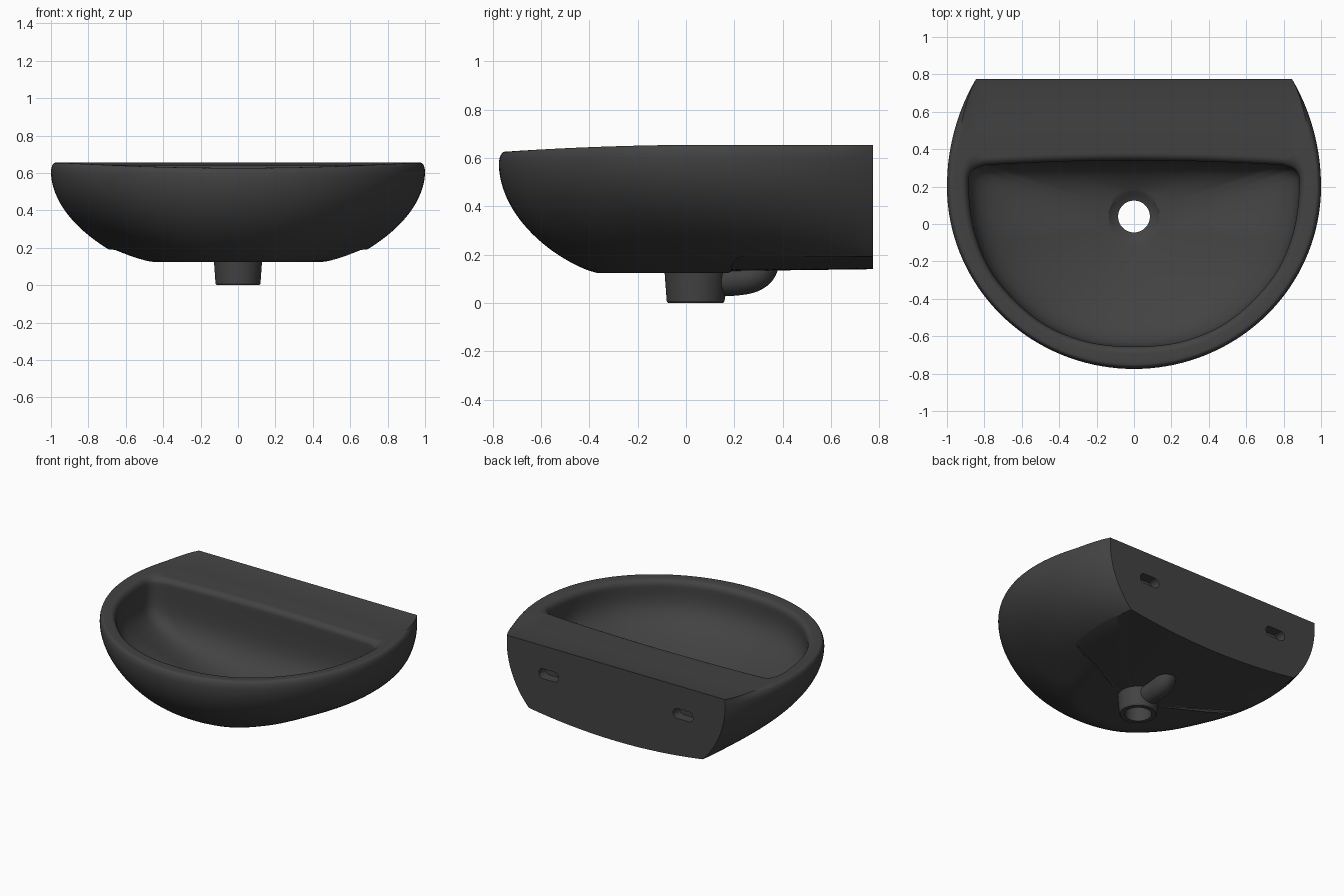
import bpy, bmesh, math
from mathutils import Vector

cube = bpy.data.objects.get("Cube")
if cube:
    bpy.data.objects.remove(cube, do_unlink=True)

mat = bpy.data.materials.new("dark_grey_ceramic")
mat.use_nodes = True
GREY = (0.055, 0.055, 0.055, 1)
mat.diffuse_color = GREY
mat.node_tree.nodes["Principled BSDF"].inputs["Base Color"].default_value = GREY

ARC, BACK = 96, 32            # points along the curved front and the back edge
DRAIN = Vector((0, 0.04))
FLOOR = 0.19                  # bowl floor height at the drain


def smooth_path(half):
    """Sample a smooth path through the +x half, the front and the mirrored half."""
    pts = [Vector(p) for p in half]
    pts += [Vector((-p.x, p.y)) for p in reversed(pts[:-1])]
    pts = [2 * pts[0] - pts[1]] + pts + [2 * pts[-1] - pts[-2]]
    spans = len(pts) - 3
    out = []
    for i in range(ARC + 1):
        u = i / ARC * spans
        k = min(int(u), spans - 1)
        t = u - k
        a, b, c, d = pts[k:k + 4]
        out.append(0.5 * (2 * b + (c - a) * t + (2 * a - 5 * b + 4 * c - d) * t ** 2
                          + (3 * b - a - 3 * c + d) * t ** 3))
    return out


def close_back(arc, bow=0.0):
    """Close a path with a back edge, optionally bowed backwards."""
    a, b = arc[-1], arc[0]
    for i in range(1, BACK):
        t = i / BACK
        p = a.lerp(b, t)
        arc.append(Vector((p.x, p.y + bow * 4 * t * (1 - t))))
    return arc


def circle(r):
    pts = []
    for i in range(ARC + BACK):
        if i <= ARC:
            a = 0.4 - i / ARC * (math.pi + 0.8)
        else:
            a = math.pi - 0.4 - (i - ARC) / BACK * (math.pi - 0.8)
        pts.append(DRAIN + Vector((math.cos(a), math.sin(a))) * r)
    return pts


def outer_point(i):
    start = 0.564
    a = start - i / ARC * (math.pi + 2 * start)
    return Vector((math.cos(a), 0.2 + math.sin(a) * (1.075 if math.sin(a) > 0 else 0.975)))


def top_z(p):
    return 0.655 - 0.03 * (max(0, 0.1 - p.y) / 0.87) ** 2


def ease(v, lo, hi):
    t = min(1, max(0, (v - lo) / (hi - lo)))
    return t * t * (3 - 2 * t)


def bulge(g):
    """Outward reach of the shell at height fraction g."""
    return 1 - (1 - g ** 0.8) ** 1.85


# Plan outlines: outer edge, bowl opening and the foot of the shell
outer = close_back([outer_point(i) for i in range(ARC + 1)])
opening = close_back(smooth_path([(.80, .315), (.865, .285), (.885, .2), (.85, -.05), (.74, -.29),
                                  (.52, -.51), (.27, -.625), (0, -.655)]), 0.025)
foot = smooth_path([(.58, .775), (.54, .53), (.49, .3), (.435, .1), (.365, -.14),
                    (.21, -.32), (0, -.37)])
N = len(outer)

# Lower edge of the shell: low lobe in front, raised and arched towards the wall
start = [0.14 * ease(p.y, 0.18, 0.32) for p in foot] + [0.14] * (BACK - 1)
base = close_back([p.lerp(q, bulge(g)) for p, q, g in zip(foot, outer, start)])
base_z = [0.125 + (top_z(q) - 0.175) * g for q, g in zip(outer[:ARC + 1], start)]
base_z += [0.14 + (base_z[0] - 0.14) * (p.x / base[0].x) ** 2 for p in base[ARC + 1:]]

# How far each point follows the square back edge instead of the rounded rim
squareness = [1 if i > ARC else 1 - ease(min(i, ARC - i), 0, 7) for i in range(N)]
rings = []

# Drain: countersink, bore and tail pipe
for r, z in ((.135, FLOOR), (.115, .172), (.085, .16), (.085, 0), (.114, 0), (.12, .008), (.129, .132)):
    rings.append([(p.x, p.y, z) for p in circle(r)])

# Underside
neck = circle(0.129)
for f in (0.25, 0.5, 0.75, 1):
    rings.append([(*neck[i].lerp(base[i], f), 0.132 + (base_z[i] - 0.132) * f) for i in range(N)])

# Outer shell, bulging up to the rim
STEPS = 24
for k in range(1, STEPS + 1):
    s = (k / STEPS) ** 1.3
    ring = []
    for p, q, z, g0 in zip(base, outer, base_z, start):
        f0 = bulge(g0)
        f = (bulge(g0 + (1 - g0) * s) - f0) / (1 - f0)
        ring.append((*p.lerp(q, f), z + (top_z(q) - 0.05 - z) * s))
    rings.append(ring)


def rim_ring(f, dz, fb, dzb):
    """Ring between outer edge and opening: inset and drop for the rim and the back edge."""
    ring = []
    for p, q, w in zip(outer, opening, squareness):
        xy = p.lerp(q, f + (fb - f) * w)
        ring.append((*xy, top_z(xy) + dz + (dzb - dz) * w))
    rings.append(ring)


# Rim and rear deck: rounded outer edge, flat top, rounded lip into the bowl
for k in range(1, 7):
    a = k / 6 * math.pi / 2
    rim_ring(0.2 * (1 - math.cos(a)), -0.05 * (1 - math.sin(a)), 0, -0.05 * (1 - k / 6))
rim_ring(0.3, 0, 0.13, -0.01)
rim_ring(0.5, -0.002, 0.5, -0.011)
for k in range(8):
    a = k / 8 * math.pi / 2
    rim_ring(1 - 0.35 * (1 - math.sin(a)), -0.004 - 0.046 * (1 - math.cos(a)),
             1 - 0.09 * (1 - math.sin(a)), -0.012 - 0.038 * (1 - math.cos(a)))

# Bowl, with a steeper rear wall
sink = circle(0.135)
for s in range(24):
    g = (1 - s / 24) ** 1.5
    ring = []
    for p, q in zip(sink, opening):
        f = 1 - (1 - g) ** (3.2 + 1.6 * ease(q.y, -0.1, 0.3))
        ring.append((*p.lerp(q, f), FLOOR + (top_z(q) - 0.05 - FLOOR) * g))
    rings.append(ring)


def add_object(name, bm):
    bmesh.ops.recalc_face_normals(bm, faces=bm.faces[:])
    mesh = bpy.data.meshes.new(name)
    bm.to_mesh(mesh)
    bm.free()
    mesh.materials.append(mat)
    obj = bpy.data.objects.new(name, mesh)
    bpy.context.collection.objects.link(obj)
    return obj


def activate(obj):
    bpy.ops.object.select_all(action='DESELECT')
    obj.select_set(True)
    bpy.context.view_layer.objects.active = obj


# Skin all rings into one closed basin
bm = bmesh.new()
grid = [[bm.verts.new(co) for co in ring] for ring in rings]
for r, ring in enumerate(grid):
    nxt = grid[(r + 1) % len(grid)]
    for i in range(N):
        j = (i + 1) % N
        bm.faces.new((ring[i], ring[j], nxt[j], nxt[i]))
basin = add_object("basin", bm)


def cut_slot(x, y, z, radius, depth, stretch):
    """Cut a horizontal round-ended hole along y."""
    bm = bmesh.new()
    bmesh.ops.create_cone(bm, cap_ends=True, segments=32, radius1=radius, radius2=radius, depth=depth)
    for v in bm.verts:
        side = stretch if v.co.x > 1e-4 else -stretch if v.co.x < -1e-4 else 0
        v.co = Vector((x + v.co.x + side, y + v.co.z, z + v.co.y))
    cutter = add_object("hole_cutter", bm)
    cutter.hide_render = True
    mod = basin.modifiers.new("hole", 'BOOLEAN')
    mod.operation, mod.solver, mod.object = 'DIFFERENCE', 'EXACT', cutter
    activate(basin)
    bpy.ops.object.modifier_apply(modifier=mod.name)
    bpy.data.objects.remove(cutter, do_unlink=True)


# Overflow hole and wall fixing slots
cut_slot(0, 0.34, 0.49, 0.035, 0.16, 0)
for side in (-1, 1):
    cut_slot(side * 0.52, 0.775, 0.46, 0.035, 0.14, 0.042)
activate(basin)
bpy.ops.object.shade_smooth_by_angle(angle=math.radians(32))

# Overflow arm bending from the tail pipe up into the underside
curve = bpy.data.curves.new("overflow_arm", 'CURVE')
curve.dimensions = '3D'
curve.bevel_depth, curve.bevel_resolution = 0.068, 6
curve.use_fill_caps = True
spline = curve.splines.new('BEZIER')
spline.bezier_points.add(1)
for point, co, handle in zip(spline.bezier_points, ((0, .145, .095), (0, .32, .175)),
                             ((0, .11, .005), (0, .01, .07))):
    point.co = co
    point.handle_left = Vector(co) - Vector(handle)
    point.handle_right = Vector(co) + Vector(handle)
curve.materials.append(mat)
arm = bpy.data.objects.new("overflow_arm", curve)
bpy.context.collection.objects.link(arm)
activate(arm)
bpy.ops.object.convert(target='MESH')
bpy.ops.object.shade_smooth_by_angle(angle=math.radians(35))
